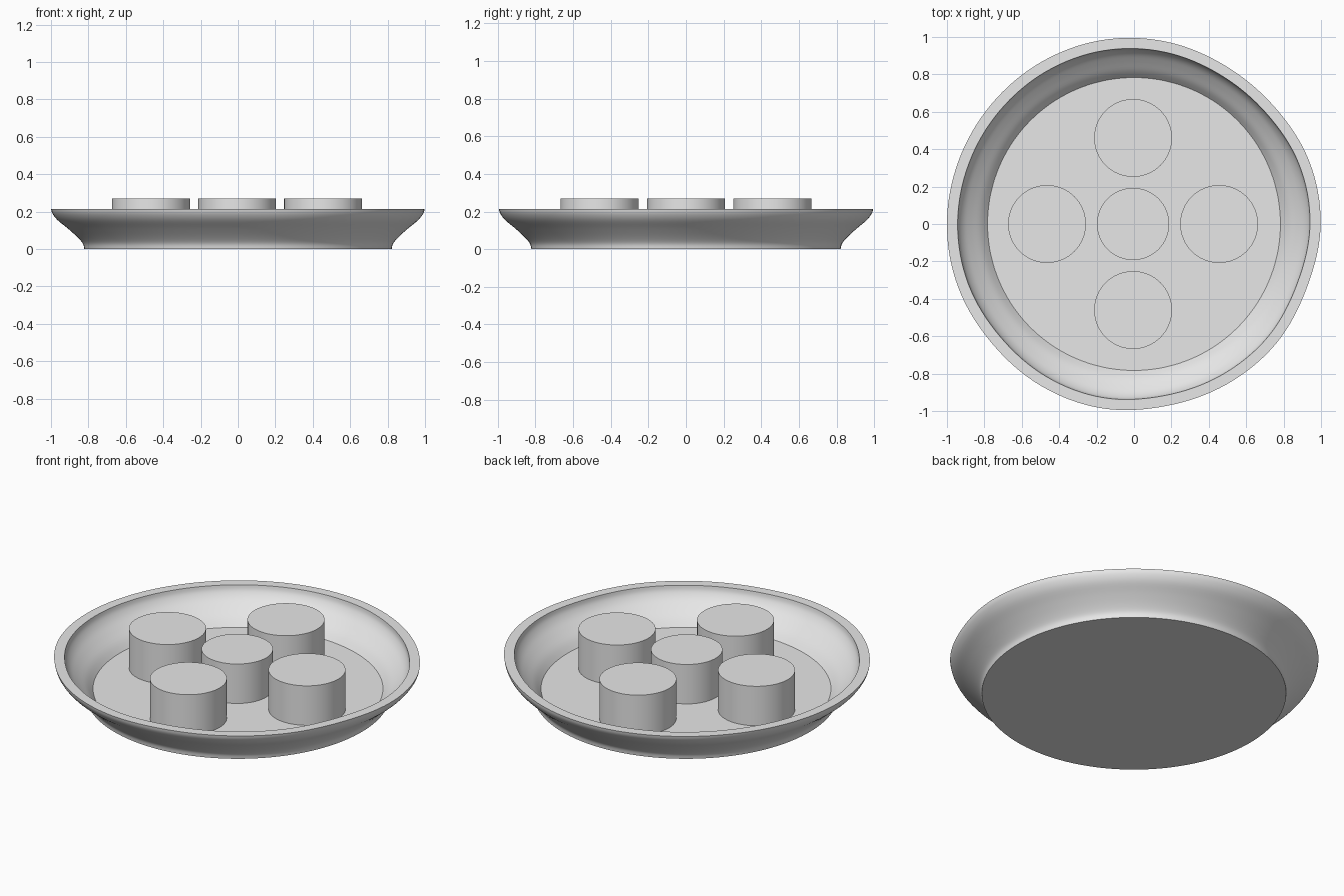
import bpy, bmesh, math

cube = bpy.data.objects.get("Cube")
if cube:
    bpy.data.objects.remove(cube, do_unlink=True)

grey = bpy.data.materials.new("plain grey")
grey.use_nodes = True
grey.diffuse_color = (0.8, 0.8, 0.8, 1)
grey.node_tree.nodes["Principled BSDF"].inputs["Base Color"].default_value = (0.8, 0.8, 0.8, 1)

FLOOR, RIM, TOP = 0.035, 0.215, 0.27
SEGMENTS = 144

# Hand-shaped rim radius, sampled evenly around the dish
WOBBLE = [0.998, 0.995, 0.978, 0.977, 0.99, 0.998, 0.998, 0.996, 0.997,
          1.0, 0.999, 0.992, 0.998, 1.0, 0.988, 0.99, 0.993, 0.985]


def rim_scale(angle):
    """Smooth closed curve through the rim samples."""
    n = len(WOBBLE)
    pos = angle / math.tau * n
    i, t = int(pos), pos % 1
    a, b, c, d = (WOBBLE[(i + k) % n] for k in (-1, 0, 1, 2))
    return b + 0.5 * t * (c - a + t * (2 * a - 5 * b + 4 * c - d + t * (3 * (b - c) + d - a)))


def wall(points, steps=4):
    """Subdivide a wall profile with a smooth curve."""
    pts = [points[0]] + points + [points[-1]]
    out = []
    for a, b, c, d in zip(pts, pts[1:], pts[2:], pts[3:]):
        for s in range(steps):
            t = s / steps
            out.append(tuple(q + 0.5 * t * (r - p + t * (2 * p - 5 * q + 4 * r - u
                             + t * (3 * (q - r) + u - p))) for p, q, r, u in zip(a, b, c, d)))
    return out + [points[-1]]


def finish(obj):
    obj.data.materials.append(grey)
    bpy.ops.object.select_all(action='DESELECT')
    obj.select_set(True)
    bpy.context.view_layer.objects.active = obj
    bpy.ops.object.shade_smooth_by_angle(angle=math.radians(32))


# Dish: flared outer wall, flat lip, inner wall, flat floor and base
outer = wall([(0.822, 0), (0.83, 0.03), (0.86, 0.065), (0.91, 0.11),
              (0.965, 0.155), (0.992, 0.19), (1.0, RIM)])
inner = wall([(0.943, RIM), (0.935, 0.185), (0.91, 0.15), (0.87, 0.115),
              (0.82, 0.075), (0.783, FLOOR)])
bm = bmesh.new()
rings = []
for r, z in outer + inner:
    ring = []
    for k in range(SEGMENTS):
        ang = math.tau * k / SEGMENTS
        blend = max(0, min(1, z / RIM)) if (r, z) in outer else (z - FLOOR) / (RIM - FLOOR)
        rad = r * (1 + (rim_scale(ang) - 1) * blend)
        ring.append(bm.verts.new((rad * math.cos(ang), rad * math.sin(ang), z)))
    rings.append(ring)
for low, high in zip(rings, rings[1:]):
    for k in range(SEGMENTS):
        j = (k + 1) % SEGMENTS
        bm.faces.new((low[k], low[j], high[j], high[k]))
bm.faces.new(rings[0][::-1])
bm.faces.new(rings[-1])
mesh = bpy.data.meshes.new("dish")
bm.to_mesh(mesh)
bm.free()
dish = bpy.data.objects.new("dish", mesh)
bpy.context.collection.objects.link(dish)
finish(dish)


# Posts standing on the floor: one in the middle, four around it
def post(name, x, y, radius):
    bpy.ops.mesh.primitive_cylinder_add(vertices=64, radius=radius, depth=TOP - FLOOR,
                                        location=(x - 0.005, y, (TOP + FLOOR) / 2))
    obj = bpy.context.object
    obj.name = name
    finish(obj)


post("center_post", 0, 0, 0.193)
for name, x, y in (("left_post", 1, 0), ("right_post", -1, 0),
                   ("back_post", 0, 1), ("front_post", 0, -1)):
    post(name, x * 0.46, y * 0.46, 0.208)
